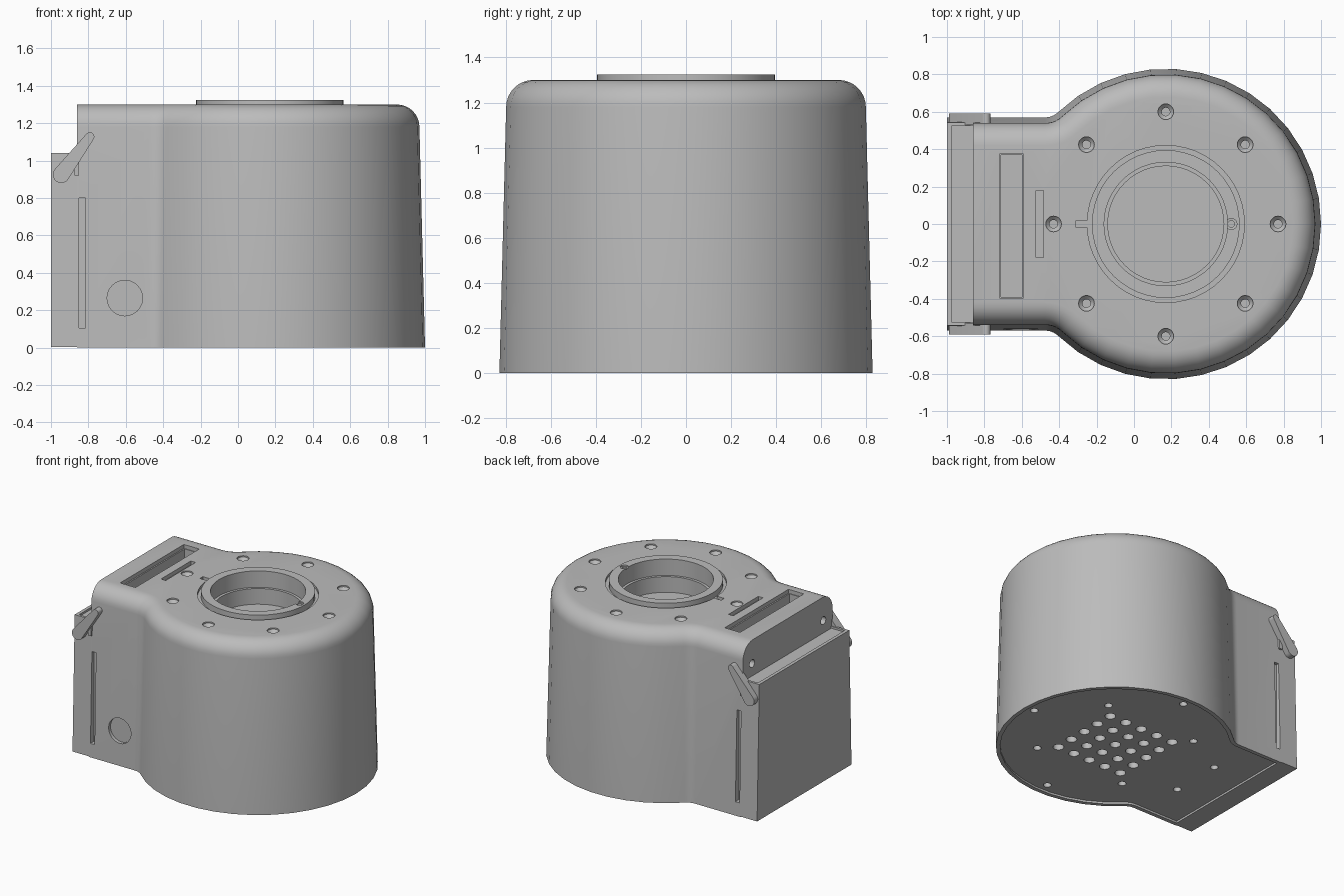
import bpy, bmesh, math
from mathutils import Matrix, Vector

old = bpy.data.objects.get("Cube")
if old:
    bpy.data.objects.remove(old, do_unlink=True)

grey = bpy.data.materials.new("plain grey")
grey.use_nodes = True
colour = (0.5, 0.5, 0.5, 1)
grey.diffuse_color = colour
grey.node_tree.nodes["Principled BSDF"].inputs["Base Color"].default_value = colour

CX, R, W, FILLET = 0.17, 0.83, 0.57, 0.10   # drum centre, radius, neck half width
END, TOP, ROUND = -0.86, 1.30, 0.12
DRAFT = 0.03 / (TOP - ROUND)


def make(name, bm):
    bmesh.ops.recalc_face_normals(bm, faces=bm.faces)
    mesh = bpy.data.meshes.new(name)
    bm.to_mesh(mesh)
    bm.free()
    mesh.materials.append(grey)
    ob = bpy.data.objects.new(name, mesh)
    bpy.context.collection.objects.link(ob)
    return ob


def loft(name, rings):
    """Closed solid through equal-length rings of points."""
    bm = bmesh.new()
    vs = [[bm.verts.new(p) for p in ring] for ring in rings]
    for a, b in zip(vs, vs[1:]):
        for i in range(len(a)):
            j = (i + 1) % len(a)
            bm.faces.new((a[i], a[j], b[j], b[i]))
    bm.faces.new(vs[0])
    bm.faces.new(vs[-1])
    return make(name, bm)


def lathe(name, profile, at=(CX, 0), n=48):
    """Solid turned around a vertical axis; profile is (radius, z)."""
    rings = [[(at[0] + r * math.cos(2 * math.pi * i / n),
               at[1] + r * math.sin(2 * math.pi * i / n), z) for i in range(n)]
             for r, z in profile]
    return loft(name, rings)


def box(name, x, y, z):
    bm = bmesh.new()
    bmesh.ops.create_cube(bm, size=1)
    for v in bm.verts:
        v.co = Vector([(a + b) / 2 + (b - a) * c for (a, b), c in zip((x, y, z), v.co)])
    return make(name, bm)


def rod(name, x, z, r, y0, y1, n=24):
    """Cylinder along y."""
    return loft(name, [[(x + r * math.cos(2 * math.pi * i / n), y,
                         z + r * math.sin(2 * math.pi * i / n)) for i in range(n)]
                       for y in (y0, y1)])


def outline(d, z, end=END):
    """Keyhole outline inset by d: drum arc, concave fillets, straight neck."""
    fx = CX - math.sqrt((R + FILLET) ** 2 - (W + FILLET) ** 2)
    th = math.atan2(W + FILLET, fx - CX)
    half = [(CX + (R - d) * math.cos(th * i / 14), (R - d) * math.sin(th * i / 14))
            for i in range(15)]
    for i in range(1, 6):
        a = th - math.pi + (math.pi / 2 - th) * i / 5
        half.append((fx + (FILLET + d) * math.cos(a), W + FILLET + (FILLET + d) * math.sin(a)))
    half.append((end, W - d))
    other = [(x, -y) for x, y in reversed(half[1:])]
    return [(x, y, z) for x, y in half + other]


def cut(target, cutters):
    bpy.context.view_layer.objects.active = target
    for c in cutters:
        m = target.modifiers.new("cut", 'BOOLEAN')
        m.operation, m.solver, m.object = 'DIFFERENCE', 'EXACT', c
        bpy.ops.object.modifier_apply(modifier=m.name)
        bpy.data.objects.remove(c, do_unlink=True)


def join(obs):
    bm = bmesh.new()
    for o in obs:
        bm.from_mesh(o.data)
        bpy.data.objects.remove(o, do_unlink=True)
    return make("cutter", bm)


# Housing: drafted wall with a rounded top edge
rings = [outline(0, 0)]
for i in range(9):
    a = math.pi / 2 * i / 8
    rings.append(outline(0.03 + ROUND * (1 - math.cos(a)), TOP - ROUND + ROUND * math.sin(a)))
housing = loft("housing", rings)

# Top openings: seat, bore, alignment notch, slots and countersunk screw holes
cutters = [
    lathe("cutter", [(0.42, 1.28), (0.42, 1.4)]),
    lathe("cutter", [(0.31, 1.08), (0.31, 1.2), (0.33, 1.2), (0.33, 1.4)]),
    box("cutter", (-0.31, -0.2), (-0.018, 0.018), (1.28, 1.4)),
    box("cutter", (-0.72, -0.59), (-0.395, 0.375), (1.27, 1.4)),
    box("cutter", (-0.71, -0.60), (-0.39, 0.37), (1.1, 1.35)),
    box("cutter", (-0.525, -0.485), (-0.18, 0.18), (1.27, 1.4)),
]
screws = []
for i in range(8):
    a = math.pi / 4 * i
    screws.append(lathe("cutter", [(0.022, 1.2), (0.022, 1.27), (0.042, 1.29), (0.042, 1.35)],
                        (CX + 0.6 * math.cos(a), 0.6 * math.sin(a)), 20))
cutters.append(join(screws))

# Base: recessed floor, square grid of vents and screw holes
cutters.append(loft("cutter", [outline(0.03, -0.1, END + 0.02), outline(0.03, 0.015, END + 0.02)]))
vents = [(0.14 * i, 0.14 * j, 0.038) for i in range(-2, 3) for j in range(-2, 3)]
vents += [(0.385 * i, 0.385 * j, 0.028) for i in (-1, 1) for j in (-1, 1)]
vents += [(0.735, 0, 0.028), (0, 0.735, 0.028), (0, -0.735, 0.028),
          (-0.73, 0.2, 0.028), (-0.73, -0.2, 0.028)]
cutters.append(join([lathe("cutter", [(r, -0.1), (r, 0.08)], (CX + x, y), 20)
                     for x, y, r in vents]))

# Neck sides: long slots, round recess on the front, two holes in the end face
for s in (-1, 1):
    cutters.append(box("cutter", (-0.85, -0.815), sorted((s * 0.525, s * 0.65)), (0.105, 0.8)))
    hole = lathe("cutter", [(0.03, -0.06), (0.03, 0.06)], (0, 0), 20)
    hole.data.transform(Matrix.Translation((END, s * 0.43, 1.12)) @ Matrix.Rotation(math.pi / 2, 4, 'Y'))
    cutters.append(hole)
cutters.append(rod("cutter", -0.605, 0.265, 0.095, -0.7, -0.54))
cut(housing, cutters)

# Raised mounting ring with a small pin hole
ring = lathe("mounting_ring", [(0.395, 1.2), (0.395, 1.325)])
cut(ring, [lathe("cutter", [(0.33, 1.1), (0.33, 1.4)]),
           lathe("cutter", [(0.018, 1.29), (0.018, 1.315), (0.03, 1.316), (0.03, 1.4)], (0.52, 0), 20)])


# End cover with a shallow tray on top
def cover_ring(z):
    w = W - DRAFT * z
    return [(-1, -w, z), (END, -w, z), (END, w, z), (-1, w, z)]


cover = loft("end_cover", [cover_ring(0.004), cover_ring(1.04)])
cut(cover, [box("cutter", (-0.975, -0.8), (-0.525, 0.525), (1.025, 1.2))])


# Latch levers: tapered, round-ended arms on both sides
def lever(s):
    p, q = Vector((-0.945, 0.925)), Vector((-0.792, 1.128))
    a = math.atan2(q.y - p.y, q.x - p.x)
    pts = []
    for c, r, start in ((p, 0.045, a + math.pi / 2), (q, 0.024, a - math.pi / 2)):
        for i in range(11):
            t = start + math.pi * i / 10
            pts.append((c.x + r * math.cos(t), c.y + r * math.sin(t)))
    side = "back" if s > 0 else "front"
    return [loft(side + "_latch_lever", [[(x, s * y, z) for x, z in pts] for y in (0.53, 0.592)]),
            box(side + "_latch_catch", (-0.875, -0.85), sorted((s * 0.53, s * 0.56)), (0.92, 1.0))]


parts = [housing, ring, cover] + lever(1) + lever(-1)

# Smooth curves, crisp edges
bpy.ops.object.select_all(action='DESELECT')
for ob in parts:
    ob.select_set(True)
bpy.context.view_layer.objects.active = housing
bpy.ops.object.shade_smooth_by_angle(angle=math.radians(30))
